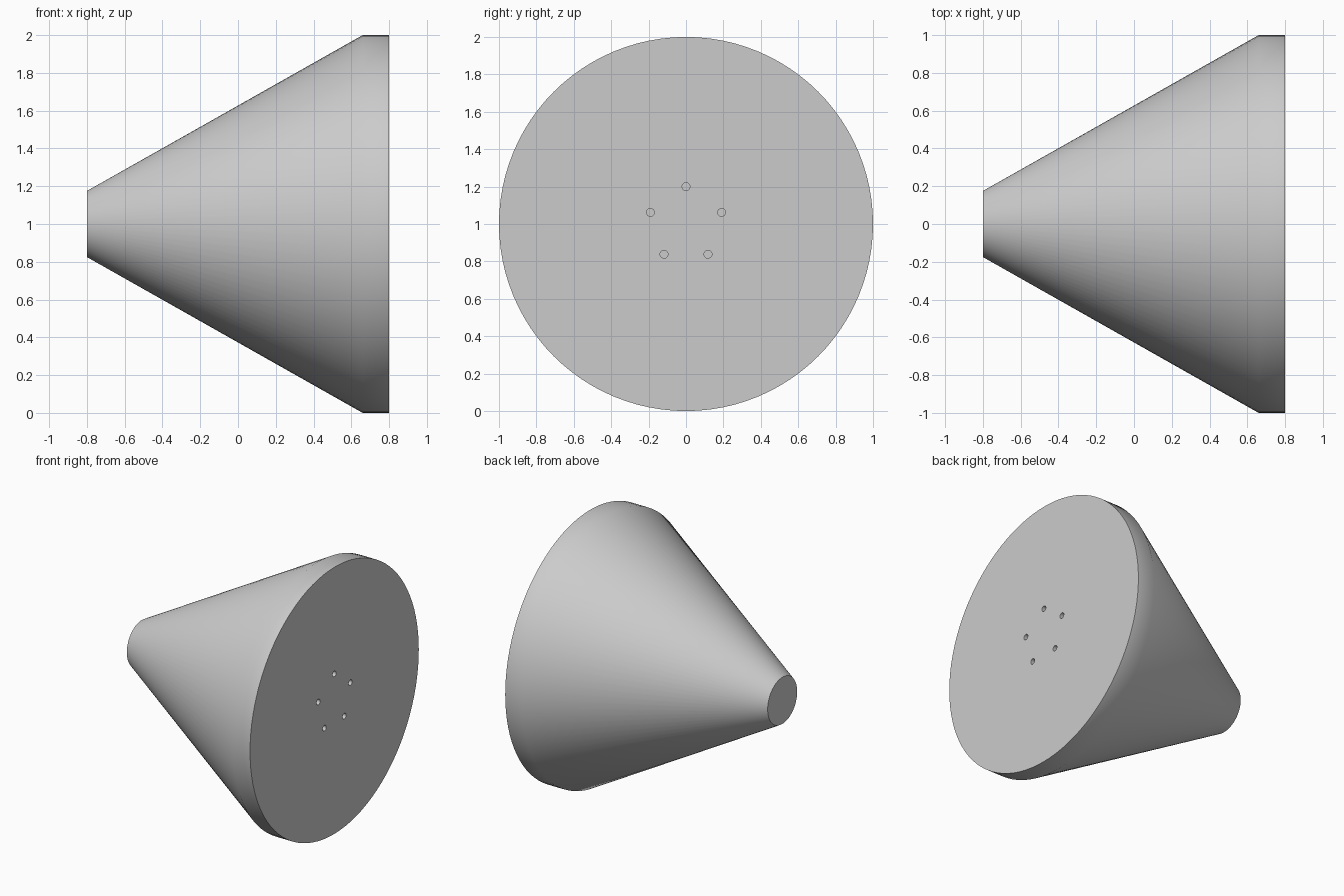
import bpy, math
from mathutils import Matrix, Vector

cube = bpy.data.objects.get("Cube")
if cube:
    bpy.data.objects.remove(cube, do_unlink=True)

SEGMENTS = 96
AXIS_Z = 1.0
HOLE_COUNT, HOLE_RING, HOLE_RADIUS, HOLE_DEPTH = 5, 0.2, 0.021, 0.1
FACE_X = 0.8

# Plain grey finish
grey = bpy.data.materials.new("light grey")
grey.use_nodes = True
colour = (0.6, 0.6, 0.6, 1)
grey.diffuse_color = colour
grey.node_tree.nodes["Principled BSDF"].inputs["Base Color"].default_value = colour


def lathe_x(name, profile, segments, centre):
    """Solid of revolution about x from (x, radius) points, capped at both ends."""
    verts, faces = [], []
    for x, r in profile:
        for i in range(segments):
            a = math.tau * i / segments
            verts.append(centre + Vector((x, r * math.cos(a), r * math.sin(a))))
    for ring in range(len(profile) - 1):
        base = ring * segments
        for i in range(segments):
            j = (i + 1) % segments
            faces.append((base + i, base + segments + i, base + segments + j, base + j))
    faces.append(tuple(range(segments)))
    last = (len(profile) - 1) * segments
    faces.append(tuple(reversed(range(last, last + segments))))
    mesh = bpy.data.meshes.new(name)
    mesh.from_pydata(verts, [], faces)
    mesh.flip_normals()
    mesh.materials.append(grey)
    obj = bpy.data.objects.new(name, mesh)
    bpy.context.collection.objects.link(obj)
    return obj


# Tapered body with a short cylindrical rim
body = lathe_x("cone_body", [(-0.8, 0.175), (0.66, 1.0), (FACE_X, 1.0)],
               SEGMENTS, Vector((0, 0, AXIS_Z)))

# Ring of small blind holes in the wide face
for k in range(HOLE_COUNT):
    turn = Matrix.Rotation(math.tau * k / HOLE_COUNT, 3, "X")
    centre = Vector((0, 0, AXIS_Z)) + turn @ Vector((0, 0, HOLE_RING))
    cutter = lathe_x(f"hole_cutter_{k + 1}",
                     [(FACE_X - HOLE_DEPTH, HOLE_RADIUS), (FACE_X + 0.05, HOLE_RADIUS)],
                     24, centre)
    cutter.hide_render = True
    cutter.hide_set(True)
    cutter.display_type = "WIRE"
    cut = body.modifiers.new(f"hole_{k + 1}", "BOOLEAN")
    cut.object = cutter
    cut.operation = "DIFFERENCE"
    cut.solver = "EXACT"

# Bake the holes, drop the cutters, then shade smooth with crisp rims
bpy.context.view_layer.objects.active = body
body.select_set(True)
for mod in list(body.modifiers):
    cutter = mod.object
    bpy.ops.object.modifier_apply(modifier=mod.name)
    bpy.data.objects.remove(cutter, do_unlink=True)
bpy.ops.object.shade_smooth_by_angle(angle=math.radians(35))
